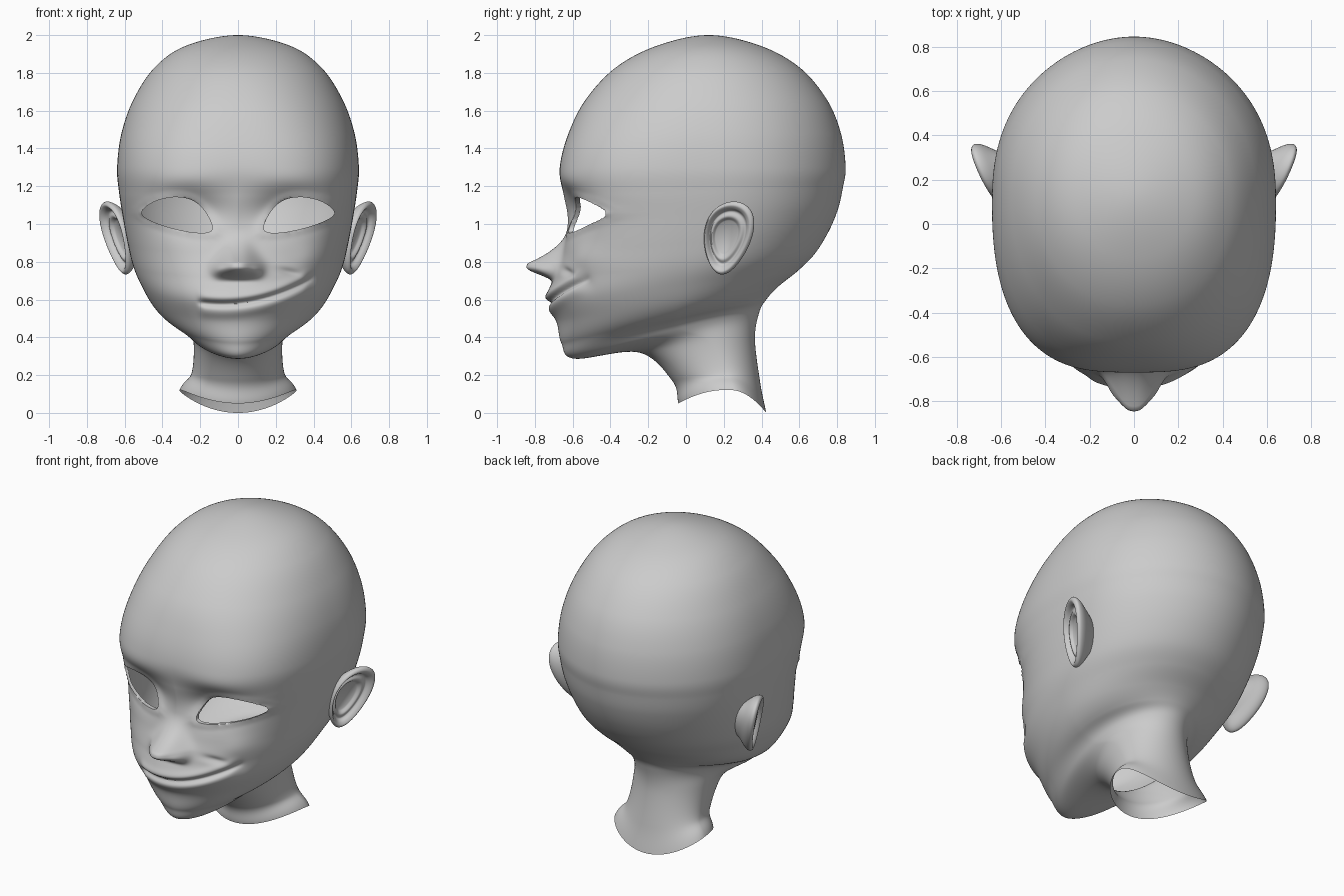
import bpy, bmesh, math
from mathutils import Vector

if "Cube" in bpy.data.objects:
    bpy.data.objects.remove(bpy.data.objects["Cube"])


def catmull(a, b, c, d, t):
    return [0.5 * (2 * q + (r - p) * t + (2 * p - 5 * q + 4 * r - s) * t * t
                   + (3 * q - p - 3 * r + s) * t ** 3) for p, q, r, s in zip(a, b, c, d)]


def bump(v, centre, size):
    return math.exp(-((v - centre) / size) ** 2)


def step(a, b, v):
    t = min(1, max(0, (v - a) / (b - a)))
    return t * t * (3 - 2 * t)


def finish(bm, name):
    bmesh.ops.remove_doubles(bm, verts=bm.verts, dist=1e-5)
    bmesh.ops.recalc_face_normals(bm, faces=bm.faces)
    me = bpy.data.meshes.new(name)
    bm.to_mesh(me)
    bm.free()
    ob = bpy.data.objects.new(name, me)
    bpy.context.collection.objects.link(ob)
    bpy.ops.object.select_all(action='DESELECT')
    ob.select_set(True)
    bpy.context.view_layer.objects.active = ob
    bpy.ops.object.shade_smooth_by_angle(angle=math.radians(60))


def skin(bm, rings):
    for r0, r1 in zip(rings, rings[1:]):
        n = len(r0)
        for i in range(n):
            bm.faces.new((r0[i], r0[(i + 1) % n], r1[(i + 1) % n], r1[i]))


# Level sections of the skull: front y, back y, z, half width
SKULL = [(.12, .12, 2, 0), (-.15, .39, 1.945, .272), (-.37, .6, 1.83, .44),
         (-.53, .745, 1.66, .553), (-.622, .82, 1.48, .617), (-.668, .845, 1.3, .64)]
# Tilted sections of face, jaw and neck: front y, front z, back y, back z, half width
FACE = [(-.65, 1.15, .83, 1.19, .63), (-.63, 1, .805, 1.08, .61), (-.655, .85, .755, .96, .585),
        (-.7, .72, .68, .84, .555), (-.735, .6, .59, .75, .51), (-.685, .48, .49, .67, .45),
        (-.66, .37, .425, .6, .365), (-.59, .287, .387, .53, .275), (-.25, .32, .365, .39, .235),
        (-.073, .17, .393, .16, .25), (-.04, .05, .425, 0, .31)]
rows = [(f, z, b, z, w) for f, b, z, w in SKULL] + FACE
f, z, b, _, w = rows[1]
rows.insert(0, (b, z, f, z, -w))                                     # mirror through the crown
rows.append([2 * p - q for p, q in zip(rows[-1], rows[-2])])         # run out past the neck

# Eye opening outline (x, z), mirrored for the other side
EYE = [(.512, 1.055), (.45, 1.115), (.34, 1.142), (.24, 1.125), (.17, 1.06),
       (.138, .965), (.25, .957), (.42, 1.0)]
EYE = [catmull(*[EYE[(k + d) % 8] for d in (-1, 0, 1, 2)], j / 3) for k in range(8) for j in range(3)]
EX, EZ = .32, 1.05


def eye_ratio(x, z):
    """0 at the eye centre, 1 on the outline."""
    x, best = abs(x), 0
    for (ax, az), (bx, bz) in zip(EYE, EYE[1:] + EYE[:1]):
        nx, nz = bz - az, ax - bx
        best = max(best, (nx * (x - EX) + nz * (z - EZ)) / (nx * (ax - EX) + nz * (az - EZ)))
    return best


def face_shift(x, z):
    """Forward push of the face: nose, sockets, lids and the crooked smile."""
    ax = abs(x)
    # nose: steep underneath, sloping bridge above, wings at the sides
    under = step(.69, .775, z)
    bridge = max(0, min(1, (.98 - z) / .188)) ** 2.2
    width = .1 - .03 * step(.78, .92, z)
    out = .165 * under * bridge * math.exp(-(ax / width) ** 2.5)
    out += .028 * bump(ax, .1, .036) * bump(z, .755, .035)
    # sockets, brow and lids
    out -= .07 * bump(ax, .26, .17) * bump(z, 1.07, .1)
    out += .008 * bump(ax, .3, .2) * bump(z, 1.23, .06)
    if .8 < z < 1.3:
        out += .012 * bump(eye_ratio(x, z), 1.0, .25)
    # lips
    zm = .58 + .1 * x + .6 * x * x
    win = step(-.23, -.17, x) * step(.41, .34, x)
    out += win * (.01 * bump(z, zm + .035, .025) + .01 * bump(z, zm - .045, .028)
                  - .024 * bump(z, zm, .017))
    # raised cheek and its crease
    out += .018 * bump(x, .4, .09) * bump(z, .82, .07)
    out -= .016 * bump(x, .27, .06) * bump(z, .745 - .2 * (x - .27), .02)
    return out - .012 * bump(x, .385, .03) * bump(z, .7, .05)


# Head and neck shell
SEG, SUB = 256, 16
bm = bmesh.new()
rings = []
last = len(rows) - 3
for k in range(1, last + 1):
    for j in range(SUB + (k == last)):
        yf, zf, yb, zb, w = catmull(*rows[k - 1:k + 3], j / SUB)
        mid = (zf + zb) / 2
        ym = (yf + yb) / 2 + .06 * step(1.05, .5, mid)    # widest depth
        # neck edge and jaw line rise at the sides
        zs = mid + .095 * bump(mid, .025, .14) + .04 * bump(mid, .42, .07)
        ring = []
        for i in range(SEG):
            phi = 2 * math.pi * i / SEG
            th = phi - .5 * math.sin(phi)                 # more points on the face
            s, c = math.sin(th), math.cos(th)
            square = .8 * bump(mid, 1.2, .42) - .2 * bump(mid, .43, .09)
            n = 2 + square * (.5 + .5 * c)
            r = (abs(s) ** n + abs(c) ** n) ** (-1 / n)
            u = r * c
            y = ym + (yf - ym) * u if u > 0 else ym - (yb - ym) * u
            x, z = w * r * s, zs + (zf - zb) / 2 * u + (mid - zs) * u * u
            if c > 0 and .4 < z < 1.5:
                y -= face_shift(x, z) * step(0, .3, c)
            ring.append(bm.verts.new((x, y, z)))
        rings.append(ring)
skin(bm, rings)

# Eye openings: cut, snap to the outline, even out the lids, turn the rim inwards
holes = []
for face in bm.faces:
    m = face.calc_center_median()
    if m.y < 0 and .9 < m.z < 1.2 and eye_ratio(m.x, m.z) < 1:
        holes.append(face)
bmesh.ops.delete(bm, geom=holes, context='FACES')
rim = [e for e in bm.edges if e.is_boundary
       and all(v.co.y < 0 and .85 < v.co.z < 1.25 for v in e.verts)]
rim_verts = {v for e in rim for v in e.verts}
for v in rim_verts:
    q = eye_ratio(v.co.x, v.co.z)
    v.co.x = math.copysign(EX + (abs(v.co.x) - EX) / q, v.co.x)
    v.co.z = EZ + (v.co.z - EZ) / q
lid = set(rim_verts)
for _ in range(3):
    lid |= {e.other_vert(v) for v in lid for e in v.link_edges}
for _ in range(8):
    new = {}
    for v in lid:
        edges = [e for e in v.link_edges if e.is_boundary or v not in rim_verts]
        new[v] = sum((e.other_vert(v).co for e in edges), Vector()) / len(edges)
    for v, p in new.items():
        if v in rim_verts:
            v.co.y = (v.co.y + p.y) / 2
        else:
            v.co = (v.co + p) / 2
for v in bmesh.ops.extrude_edge_only(bm, edges=rim)['geom']:
    if isinstance(v, bmesh.types.BMVert):
        v.co.y += .025
finish(bm, "head")

# Ears: scaled ovals (scale, lift) lofted from the root over the rim into the bowl
STEPS = [(.4, -.13), (.66, -.08), (.92, -.035), (1, -.004), (.92, .013),
         (.82, .003), (.72, -.018), (.58, -.01), (.4, -.035), (0, -.05)]
NORMAL = Vector((1, -.44, -.2)).normalized()
for side, name in ((1, "ear_right"), (-1, "ear_left")):
    bm = bmesh.new()
    rings = []
    for i in range(1, len(STEPS) - 2):
        for j in range(5):
            sc, lift = catmull(*STEPS[i - 1:i + 3], j / 5)
            ring = []
            for a in range(72):
                s, c = math.sin(a * math.pi / 36), math.cos(a * math.pi / 36)
                y = .22 - .035 * (1 - sc) + sc * (.03 * s + (.125 + .03 * s) * c)
                z = .925 + sc * .193 * s
                p = Vector((.514 + .44 * y + .2 * (z - .74), y, z)) + NORMAL * lift
                ring.append(bm.verts.new((p.x * side, p.y, p.z)))
            rings.append(ring)
    # root section sunk into the head, flat bowl floor
    root = [bm.verts.new((v.co.x - side * .08, .2 + (v.co.y - .2) * .7, .925 + (v.co.z - .925) * .7))
            for v in rings[0]]
    skin(bm, [root] + rings)
    bm.faces.new(rings[-1])
    finish(bm, name)
